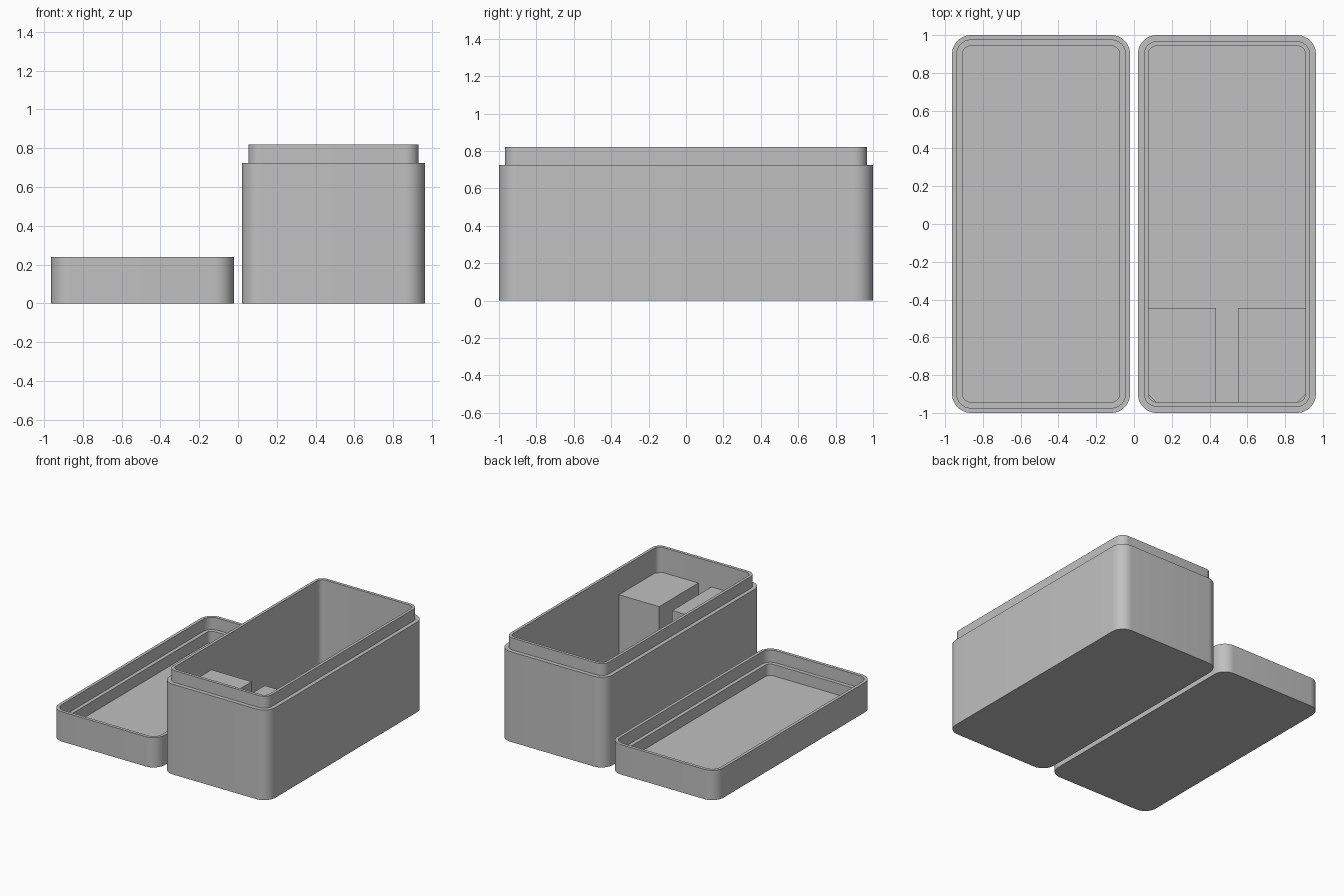
import bpy
import bmesh
from math import cos, sin, pi, radians

cube = bpy.data.objects.get("Cube")
if cube:
    bpy.data.objects.remove(cube, do_unlink=True)

grey = bpy.data.materials.new("plain grey")
grey.use_nodes = True
colour = (0.53, 0.53, 0.53, 1)
grey.diffuse_color = colour
grey.node_tree.nodes["Principled BSDF"].inputs["Base Color"].default_value = colour

CENTRE = 0.492           # sideways offset of box (+) and lid (-)
FLOOR = 0.05
# Rounded outlines: half width, half length, corner radius
OUTER = (0.471, 1.0, 0.1)
RECESS = (0.446, 0.974, 0.074)
LIP = (0.439, 0.967, 0.067)
INNER = (0.416, 0.943, 0.045)


def outline(half_x, half_y, radius, steps=12):
    """Points of a rounded rectangle, anticlockwise."""
    points = []
    for i, (sx, sy) in enumerate(((1, 1), (-1, 1), (-1, -1), (1, -1))):
        for k in range(steps + 1):
            a = (i + k / steps) * pi / 2
            points.append((sx * (half_x - radius) + radius * cos(a),
                           sy * (half_y - radius) + radius * sin(a)))
    return points


def stack(name, x, rings):
    """Skin a stack of (points, height) outlines and cap both ends."""
    bm = bmesh.new()
    loops = [[bm.verts.new((px, py, z)) for px, py in pts] for pts, z in rings]
    for low, high in zip(loops, loops[1:]):
        n = len(low)
        for i in range(n):
            j = (i + 1) % n
            bm.faces.new((low[i], low[j], high[j], high[i]))
    bm.faces.new(loops[0][::-1])
    bm.faces.new(loops[-1])
    bmesh.ops.recalc_face_normals(bm, faces=bm.faces)
    mesh = bpy.data.meshes.new(name)
    bm.to_mesh(mesh)
    bm.free()
    mesh.materials.append(grey)
    ob = bpy.data.objects.new(name, mesh)
    ob.location.x = x
    bpy.context.collection.objects.link(ob)
    bpy.ops.object.select_all(action="DESELECT")
    ob.select_set(True)
    bpy.context.view_layer.objects.active = ob
    bpy.ops.object.shade_smooth_by_angle(angle=radians(30))
    return ob


def shell(name, x, profile):
    return stack(name, x, [(outline(*size), z) for size, z in profile])


# Deep box with a thin raised lip
shell("box", CENTRE, [(OUTER, 0), (OUTER, 0.725), (LIP, 0.725),
                      (LIP, 0.82), (INNER, 0.82), (INNER, FLOOR)])

# Shallow upturned lid with a stepped recess for the lip
shell("lid", -CENTRE, [(OUTER, 0), (OUTER, 0.24), (RECESS, 0.24),
                       (RECESS, 0.142), (INNER, 0.142), (INNER, FLOOR)])

# Two support blocks in the front corners, clipped at the wall corner
wall_x, wall_y, clip = 0.418, -0.945, 0.045
for name, side in (("left_block", 1), ("right_block", -1)):
    points = [(0.058, wall_y), (wall_x - clip, wall_y), (wall_x, wall_y + clip),
              (wall_x, -0.445), (0.058, -0.445)]
    points = [(side * px, py) for px, py in points]
    stack(name, CENTRE, [(points, FLOOR - 0.005), (points, 0.618)])
